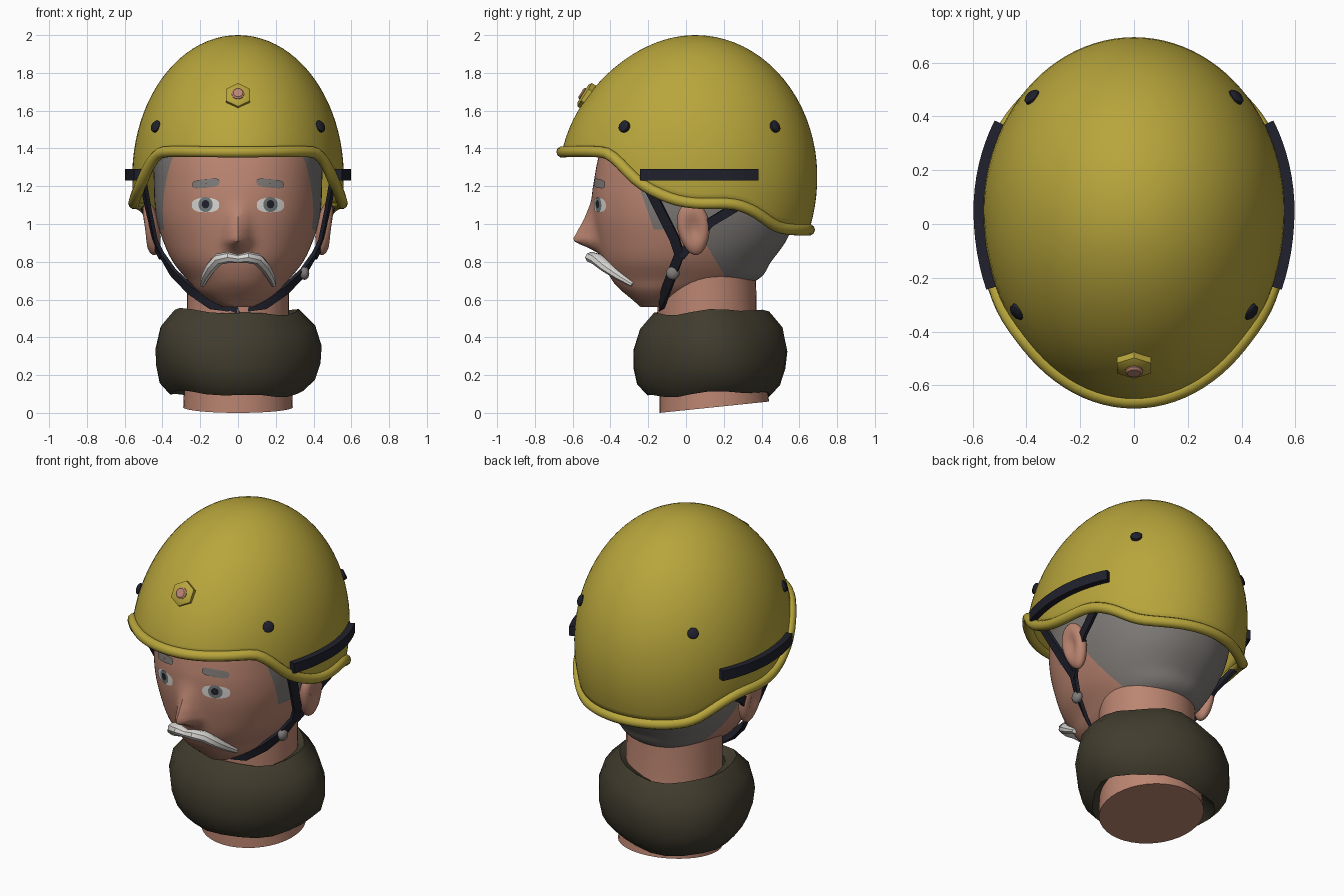
import bpy, bmesh, math
from mathutils import Vector

if "Cube" in bpy.data.objects:
    bpy.data.objects.remove(bpy.data.objects["Cube"])

def mat(name, r, g, b):
    m = bpy.data.materials.new(name)
    m.diffuse_color = (r, g, b, 1)
    m.use_nodes = True
    m.node_tree.nodes["Principled BSDF"].inputs["Base Color"].default_value = m.diffuse_color
    return m

YELLOW = mat("helmet yellow", .48, .38, .045)
SKIN = mat("skin", .50, .235, .165)
HAIR = mat("hair grey", .21, .195, .185)
WHITE = mat("moustache white", .72, .70, .67)
IRIS = mat("iris grey", .17, .19, .19)
DARK = mat("strap black", .014, .015, .025)
OLIVE = mat("scarf olive", .052, .045, .027)
TAU = 2 * math.pi

def finish(name, bm, *mats, angle=40):
    me = bpy.data.meshes.new(name)
    bm.to_mesh(me)
    bm.free()
    for m in mats:
        me.materials.append(m)
    ob = bpy.data.objects.new(name, me)
    bpy.context.collection.objects.link(ob)
    bpy.ops.object.select_all(action='DESELECT')
    ob.select_set(True)
    bpy.context.view_layer.objects.active = ob
    bpy.ops.object.shade_smooth_by_angle(angle=math.radians(angle))
    return ob

def loft(rings, caps=True, loop=False):
    """Skin a list of closed rings of points."""
    bm = bmesh.new()
    vs = [[bm.verts.new(p) for p in r] for r in rings]
    n = len(vs[0])
    for a, b in zip(vs, vs[1:] + vs[:1] if loop else vs[1:]):
        for i in range(n):
            bm.faces.new((a[i], a[(i + 1) % n], b[(i + 1) % n], b[i]))
    if caps and not loop:
        bm.faces.new(vs[0])
        bm.faces.new(vs[-1])
    bmesh.ops.remove_doubles(bm, verts=bm.verts, dist=1e-5)
    bmesh.ops.recalc_face_normals(bm, faces=bm.faces)
    return bm

def curve(table, x):
    """Smooth interpolation of rows (x, a, b, ...)."""
    x = min(max(x, table[0][0]), table[-1][0])
    i = max(k for k in range(len(table) - 1) if table[k][0] <= x)
    def slope(k, c):
        a, b = table[max(k - 1, 0)], table[min(k + 1, len(table) - 1)]
        return (b[c] - a[c]) / (b[0] - a[0])
    p, q = table[i], table[i + 1]
    h = q[0] - p[0]
    t = (x - p[0]) / h
    return [p[c] * (2*t**3 - 3*t*t + 1) + q[c] * (3*t*t - 2*t**3)
            + h * (slope(i, c) * (t**3 - 2*t*t + t) + slope(i + 1, c) * (t**3 - t*t))
            for c in range(1, len(p))]

def sweep(path, section, loop=False, scale=None):
    """Sweep a section (outward, across) along a path around the head."""
    path = [Vector(p) for p in path]
    n, rings = len(path), []
    for i, p in enumerate(path):
        a = path[(i - 1) % n] if loop else path[max(i - 1, 0)]
        b = path[(i + 1) % n] if loop else path[min(i + 1, n - 1)]
        t = (b - a).normalized()
        o = Vector((p.x, p.y - .05, 0))
        o = (o - t * o.dot(t)).normalized()
        s = scale[i] if scale else 1
        rings.append([p + (o * u + t.cross(o) * v) * s for u, v in section])
    return loft(rings, loop=loop)

def rect(u, v):
    return [(-u, -v), (u, -v), (u, v), (-u, v)]

def oval(u, v, n=10):
    return [(u * math.cos(TAU * k / n), v * math.sin(TAU * k / n)) for k in range(n)]

# ---- helmet shell, rim following a wavy edge
EDGE = [(-.75, 1.38), (-.45, 1.38), (-.38, 1.345), (-.24, 1.215), (-.08, 1.135),
        (.05, 1.11), (.25, 1.105), (.36, 1.07), (.5, .99), (.6, .97), (.75, .97)]

def helmet(az, z):
    s = max(-1, min(1, (z - 1.25) / .75))
    c = math.sqrt(1 - s * s)
    f = c if s > 0 else 1 - .9 * (1 - c)
    ry = .64 + .08 * c * c if math.cos(az) > 0 else .645
    return Vector((.56 * math.sin(az) * f, .05 - ry * math.cos(az) * f, z))

def edge_z(az):
    return curve(EDGE, helmet(az, 1.25).y)[0]

AZ = [TAU * k / 96 for k in range(96)]
rings = []
for j in range(25):
    ring = []
    for a in AZ:
        p0 = math.asin((edge_z(a) - 1.25) / .75)
        p = p0 + (math.pi / 2 - p0) * j / 24
        ring.append(helmet(a, 1.25 + .75 * math.sin(p)))
    rings.append(ring)
shell = finish("helmet_shell", loft(rings, caps=False), YELLOW)
mod = shell.modifiers.new("thickness", 'SOLIDIFY')
mod.thickness, mod.offset = .03, -1
finish("helmet_rim", sweep([helmet(a, edge_z(a)) for a in AZ], oval(.03, .03), loop=True), YELLOW)

# ---- helmet fittings
def knob(name, loc, out, r, depth, m, n=16, turn=0):
    out = Vector(out).normalized()
    across = out.cross(Vector((0, 0, 1))).normalized()
    up = across.cross(out)
    rings = [[Vector(loc) + out * d + (across * math.cos(TAU * k / n + turn)
              + up * math.sin(TAU * k / n + turn)) * q * r for k in range(n)]
             for d, q in ((-.03, 1), (depth * .6, 1), (depth, .75))]
    finish(name, loft(rings), m)

for s, side in ((1, "right"), (-1, "left")):
    for a, pos in ((.97, "front"), (2.34, "back")):
        p = helmet(s * a, 1.515)
        knob(f"{side}_{pos}_bolt", p, (p.x, p.y - .05, .25), .032, .016, DARK)
    rail = [helmet(s * (1.16 + .94 * k / 14), 1.26) for k in range(15)]
    rail = [Vector((p.x + s * .015, p.y, p.z)) for p in rail]
    finish(f"{side}_rail", sweep(rail, rect(.022, .03)), DARK)
front = helmet(0, 1.675)
knob("front_mount", front, (0, -1, .62), .073, .028, YELLOW, n=6, turn=math.pi / 6)
knob("front_mount_screw", front + Vector((0, -.017, .01)), (0, -1, .62), .034, .02, SKIN)

# ---- head: z, half width, front y, back y
HEAD = [(.56, .08, -.24, -.04), (.60, .155, -.285, .06), (.65, .22, -.345, .18),
        (.70, .265, -.39, .37), (.80, .345, -.44, .45), (.92, .40, -.47, .535),
        (1.05, .435, -.49, .58), (1.2, .445, -.49, .59), (1.4, .44, -.45, .56),
        (1.6, .36, -.36, .46), (1.75, .22, -.18, .28)]
NOSE = [(.56, 0), (.83, 0), (.87, .05), (.91, .125), (.95, .105), (1.03, .05), (1.15, .005), (1.8, 0)]
E = 2.2

def bump(x, z):
    return max(curve(NOSE, z)[0], 0) * math.exp(-(x / .055) ** 2)

def face_y(x, z):
    w, f, b = curve(HEAD, z)
    return (f + b) / 2 - (b - f) / 2 * max(0, 1 - (abs(x) / w) ** E) ** (1 / E) - bump(x, z)

rings = []
for j in range(76):
    z = .56 + 1.19 * j / 75
    w, f, b = curve(HEAD, z)
    ring = []
    for k in range(112):
        s, c = math.sin(TAU * k / 112), math.cos(TAU * k / 112)
        x = w * math.copysign(abs(s) ** (2 / E), s)
        y = (f + b) / 2 - (b - f) / 2 * math.copysign(abs(c) ** (2 / E), c)
        ring.append((x, y - (bump(x, z) if c > 0 else 0), z))
    rings.append(ring)
bm = loft(rings)
# cut the hairline and colour the hair by position
for co, no in (((0, -.17, .97), (0, 1, .34)), ((0, 0, .97), (0, 0, 1)),
               ((0, .06, .97), (0, 1, .59)), ((0, 0, .70), (0, 0, 1))):
    bmesh.ops.bisect_plane(bm, geom=bm.verts[:] + bm.edges[:] + bm.faces[:],
                           plane_co=co, plane_no=no)
for f in bm.faces:
    c = f.calc_center_median()
    temple = c.z > .97 and c.y > -.17 - .34 * (c.z - .97)
    nape = c.z > .70 and c.y > .06 + .59 * (.97 - c.z)
    f.material_index = int(temple or nape)
finish("head", bm, SKIN, HAIR)

# ---- eyes and brows as thin plates hugging the face
def plate(name, x, z, w, h, m, off, tilt=0, power=2):
    rings = []
    for q in (.05, .35, .7, 1):
        ring = []
        for k in range(20):
            c, s = math.cos(TAU * k / 20), math.sin(TAU * k / 20)
            px = x + w * q * math.copysign(abs(c) ** (2 / power), c)
            pz = z + h * q * math.copysign(abs(s) ** (2 / power), s) + tilt * (px - x)
            ring.append((px, face_y(px, pz) - off, pz))
        rings.append(ring)
    bm = loft(rings, caps=False)
    bm.normal_update()
    if sum(f.normal.y for f in bm.faces) > 0:
        bmesh.ops.reverse_faces(bm, faces=bm.faces)
    finish(name, bm, m)

for s, side in ((1, "right"), (-1, "left")):
    plate(f"{side}_eye_white", s * .172, 1.1, .073, .038, WHITE, .004, power=2.6)
    plate(f"{side}_iris", s * .172, 1.103, .038, .04, IRIS, .006)
    plate(f"{side}_pupil", s * .172, 1.105, .02, .022, DARK, .008)
    plate(f"{side}_brow", s * .17, 1.215, .072, .023, HAIR, .008, tilt=-s * .1, power=3.5)

    # ear: flattened ball with a hollow on the outside
    bm = bmesh.new()
    bmesh.ops.create_uvsphere(bm, u_segments=24, v_segments=20, radius=1)
    for v in bm.verts:
        x, y, z = v.co
        r2 = y * y + z * z
        if x > 0:
            x -= .75 * math.exp(-r2 * 4)
        v.co = (s * (.462 + .05 * x + .018 * z), .04 + .085 * y * (1 + .15 * z) - .012 * z, .975 + .14 * z)
    bmesh.ops.recalc_face_normals(bm, faces=bm.faces)
    finish(f"{side}_ear", bm, SKIN)

    # moustache half
    path = [(0, -.495, .815), (s * .05, -.50, .823), (s * .10, -.475, .815),
            (s * .14, -.425, .775), (s * .17, -.355, .725), (s * .188, -.285, .68)]
    finish(f"{side}_moustache", sweep(path, oval(.035, .03, 8), scale=[.75, 1, 1.05, .95, .75, .45]), WHITE)

    # chin strap, front and rear branches
    path = [(s * .505, -.22, 1.24), (s * .475, -.14, 1.08), (s * .44, -.06, .92), (s * .405, -.035, .84),
            (s * .345, -.07, .745), (s * .25, -.105, .65), (s * .14, -.13, .575), (0, -.14, .555)]
    finish(f"{side}_chin_strap", sweep(path, rect(.01, .026)), DARK)
    path = [(s * .51, .28, 1.1), (s * .475, .13, 1.01), (s * .445, .03, .9), (s * .405, -.03, .83)]
    finish(f"{side}_rear_strap", sweep(path, rect(.01, .024)), DARK)

# ---- strap buckle, on one side only
bm = bmesh.new()
bmesh.ops.create_uvsphere(bm, u_segments=14, v_segments=10, radius=1)
for v in bm.verts:
    v.co = (.352 + .026 * v.co.x, -.07 + .036 * v.co.y, .74 + .036 * v.co.z)
finish("strap_buckle", bm, HAIR)

# ---- neck with a slanted base
rings = []
for z, w, f, b, tilt in ((.03, .29, -.14, .44, .06), (.25, .28, -.14, .41, .03),
                         (.5, .27, -.15, .375, 0), (.74, .27, -.15, .37, 0)):
    rings.append([(w * c, (f + b) / 2 + (b - f) / 2 * s, z + tilt / 2 * s)
                  for c, s in oval(1, 1, 40)])
finish("neck", loft(rings), SKIN)

# ---- scarf: lumpy collar round the neck
rings = []
for r, z in ((.27, .17), (.35, .10), (.41, .16), (.435, .25), (.44, .34),
             (.41, .45), (.33, .535), (.27, .50), (.25, .33)):
    ring = []
    for k in range(22):
        a = TAU * k / 22
        q = r * (1 + .035 * math.sin(3 * a + 5 * z) + .015 * math.sin(5 * a + 1))
        ring.append((-.018 + q * math.cos(a), .125 + .93 * q * math.sin(a),
                     z + .013 * math.sin(2 * a + .5) + .008 * math.cos(5 * a)))
    rings.append(ring)
finish("scarf", loft(rings, loop=True), OLIVE)
